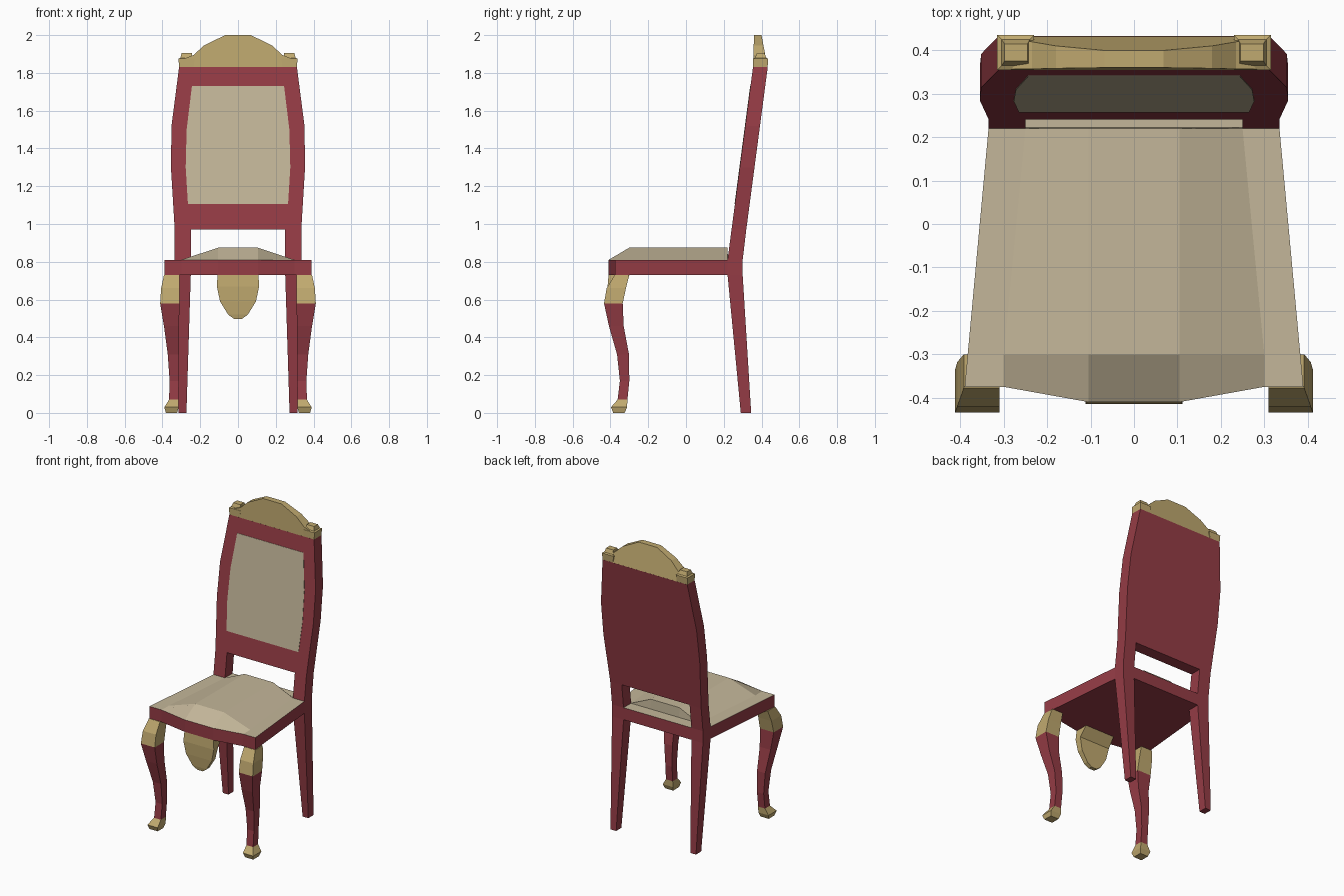
import bpy, bmesh

if "Cube" in bpy.data.objects:
    bpy.data.objects.remove(bpy.data.objects["Cube"])


def material(name, rgb):
    m = bpy.data.materials.new(name)
    m.diffuse_color = (*rgb, 1)
    m.use_nodes = True
    m.node_tree.nodes["Principled BSDF"].inputs["Base Color"].default_value = m.diffuse_color
    return m


RED = material("red_wood", (0.30, 0.045, 0.06))
GOLD = material("gold", (0.53, 0.40, 0.16))
CREAM = material("cream_fabric", (0.55, 0.47, 0.32))


def finish(name, bm, *mats):
    bmesh.ops.recalc_face_normals(bm, faces=bm.faces)
    me = bpy.data.meshes.new(name)
    bm.to_mesh(me)
    bm.free()
    for m in mats:
        me.materials.append(m)
    ob = bpy.data.objects.new(name, me)
    bpy.context.collection.objects.link(ob)
    return ob


def loft(name, rings, mat, side=1):
    """Skin rectangular sections given as (z, x0, x1, y0, y1)."""
    bm = bmesh.new()
    loops = [[bm.verts.new((side * x, y, z)) for x, y in
              ((x0, y0), (x1, y0), (x1, y1), (x0, y1))]
             for z, x0, x1, y0, y1 in rings]
    for a, b in zip(loops, loops[1:]):
        for i in range(4):
            j = (i + 1) % 4
            bm.faces.new((a[i], a[j], b[j], b[i]))
    bm.faces.new(loops[0])
    bm.faces.new(loops[-1])
    return finish(name, bm, mat)


def back_y(z):
    """Front face of the leaning back."""
    return 0.22 + 0.132 * (z - 0.81)


# Seat: wooden frame with a raised cushion, built as a half grid and mirrored
rows = [  # (x, y, z) for the inner, middle and outer columns
    [(0.105, -0.41, 0.81), (0.30, -0.375, 0.81), (0.39, -0.375, 0.81)],
    [(0.105, -0.30, 0.875), (0.30, -0.30, 0.81), (0.383, -0.30, 0.81)],
    [(0.105, 0.22, 0.875), (0.25, 0.22, 0.81), (0.335, 0.22, 0.81)],
    [(0.105, 0.222, 0.81), (0.25, 0.222, 0.81), (0.335, 0.222, 0.81)],
    [(0.105, 0.30, 0.81), (0.25, 0.30, 0.81)],
]
bm = bmesh.new()
grid = [[bm.verts.new((-x, y, z)) for x, y, z in reversed(r)] +
        [bm.verts.new(p) for p in r] for r in rows]
grid[4] = [None] + grid[4] + [None]
for a, b in zip(grid, grid[1:]):
    for i in range(5):
        quad = (a[i], a[i + 1], b[i + 1], b[i])
        if None not in quad:
            bm.faces.new(quad)
res = bmesh.ops.extrude_face_region(bm, geom=bm.faces[:], use_keep_orig=True)
for v in res["geom"]:
    if isinstance(v, bmesh.types.BMVert):
        v.co.z = 0.73
for f in bm.faces:
    f.material_index = int(min(v.co.z for v in f.verts) > 0.8)
finish("seat", bm, RED, CREAM)

# Back panel with bulging sides, and its upholstery
loft("back_panel", [(z, -w, w, back_y(z), back_y(z) + 0.078) for z, w in
                    ((0.97, 0.335), (1.3, 0.355), (1.52, 0.352), (1.83, 0.312))], RED)
loft("back_upholstery", [(z, -w, w, back_y(z) - 0.002, back_y(z) + 0.02) for z, w in
                         ((1.105, 0.265), (1.3, 0.277), (1.5, 0.272), (1.73, 0.244))], CREAM)

# Arched gold crest: vertical front, back tapering towards the top
arch = [(0.312, 1.83), (0.312, 1.865), (0.235, 1.895), (0.18, 1.945), (0.068, 2.0)]
outline = arch + [(-x, z) for x, z in reversed(arch)]
bm = bmesh.new()
front = [bm.verts.new((x, 0.355 + 0.03 * (z - 1.83), z)) for x, z in outline]
rear = [bm.verts.new((x, 0.432 - 0.19 * (z - 1.83), z)) for x, z in outline]
bm.faces.new(front)
bm.faces.new(rear)
for i in range(len(outline)):
    j = (i + 1) % len(outline)
    bm.faces.new((front[i], front[j], rear[j], rear[i]))
finish("crest", bm, GOLD)

# Gold pendant below the front rail: (z, half width, front y, rear y)
loft("front_pendant", [(z, -w, w, f, r) for z, w, f, r in (
    (0.497, 0.02, -0.40, -0.375), (0.52, 0.052, -0.405, -0.375),
    (0.59, 0.095, -0.412, -0.375), (0.67, 0.112, -0.415, -0.37),
    (0.73, 0.108, -0.41, -0.32))], GOLD)

for side, label in ((1, "right"), (-1, "left")):
    # Rear leg running up into the back post
    loft("rear_leg_" + label, [
        (0, 0.273, 0.315, 0.29, 0.345), (0.73, 0.25, 0.335, 0.22, 0.30),
        (0.81, 0.25, 0.335, 0.22, 0.30), (0.97, 0.25, 0.335, 0.241, 0.319)], RED, side)
    # Curved front leg: gold knee, red shank, gold foot
    loft("front_knee_" + label, [
        (0.58, 0.31, 0.412, -0.434, -0.335), (0.66, 0.31, 0.407, -0.42, -0.318),
        (0.73, 0.31, 0.392, -0.378, -0.30)], GOLD, side)
    loft("front_leg_" + label, [
        (0.07, 0.315, 0.365, -0.362, -0.31), (0.17, 0.313, 0.362, -0.35, -0.30),
        (0.31, 0.312, 0.372, -0.365, -0.302), (0.46, 0.312, 0.392, -0.408, -0.33),
        (0.58, 0.31, 0.412, -0.434, -0.335)], RED, side)
    loft("front_foot_" + label, [
        (0, 0.322, 0.382, -0.385, -0.325), (0.03, 0.314, 0.39, -0.397, -0.312),
        (0.07, 0.315, 0.365, -0.362, -0.31)], GOLD, side)
    # Small capped block at the crest corner
    loft("crest_block_" + label, [
        (1.83, 0.235, 0.312, 0.355, 0.432), (1.875, 0.23, 0.315, 0.355, 0.435),
        (1.88, 0.24, 0.305, 0.365, 0.425), (1.905, 0.245, 0.298, 0.375, 0.415)], GOLD, side)
